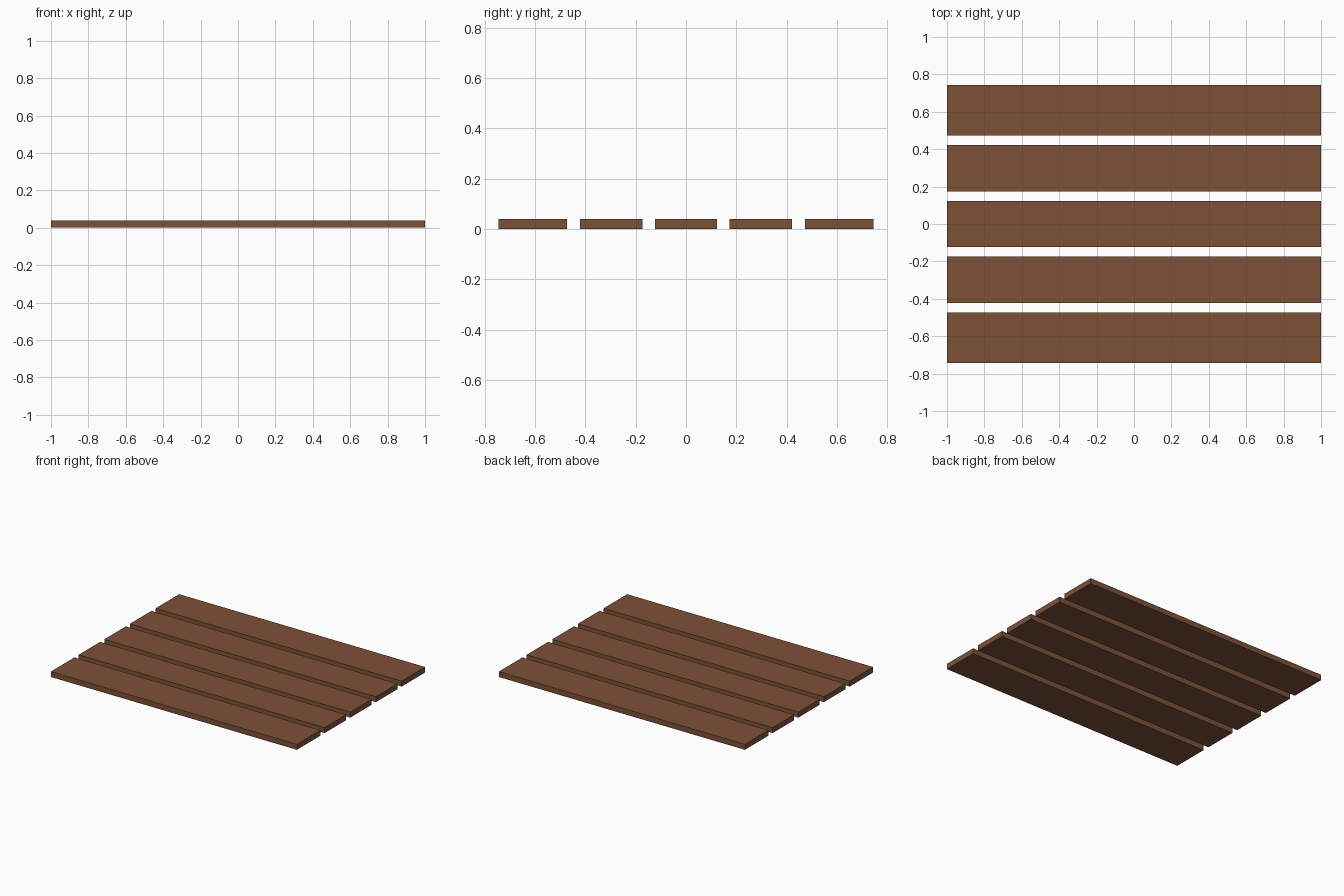
import bpy

if "Cube" in bpy.data.objects:
    bpy.data.objects.remove(bpy.data.objects["Cube"])

LENGTH, THICK = 2.0, 0.04

wood = bpy.data.materials.new("brown_wood")
wood.diffuse_color = (0.205, 0.083, 0.039, 1.0)
wood.use_nodes = True
wood.node_tree.nodes["Principled BSDF"].inputs["Base Color"].default_value = wood.diffuse_color


def plank(name, y0, y1):
    """Flat board along x, between y0 and y1, resting on the ground."""
    bpy.ops.mesh.primitive_cube_add(size=1, location=(0, (y0 + y1) / 2, THICK / 2))
    ob = bpy.context.object
    ob.name = name
    ob.scale = (LENGTH, y1 - y0, THICK)
    bpy.ops.object.transform_apply(location=False, rotation=False, scale=True)
    ob.data.materials.append(wood)


# Middle board
plank("plank_middle", -0.124, 0.124)

# Inner and slightly wider outer boards, mirrored front to back
for label, a, b in (("inner", 0.173, 0.422), ("outer", 0.472, 0.744)):
    plank(f"plank_{label}_back", a, b)
    plank(f"plank_{label}_front", -b, -a)
